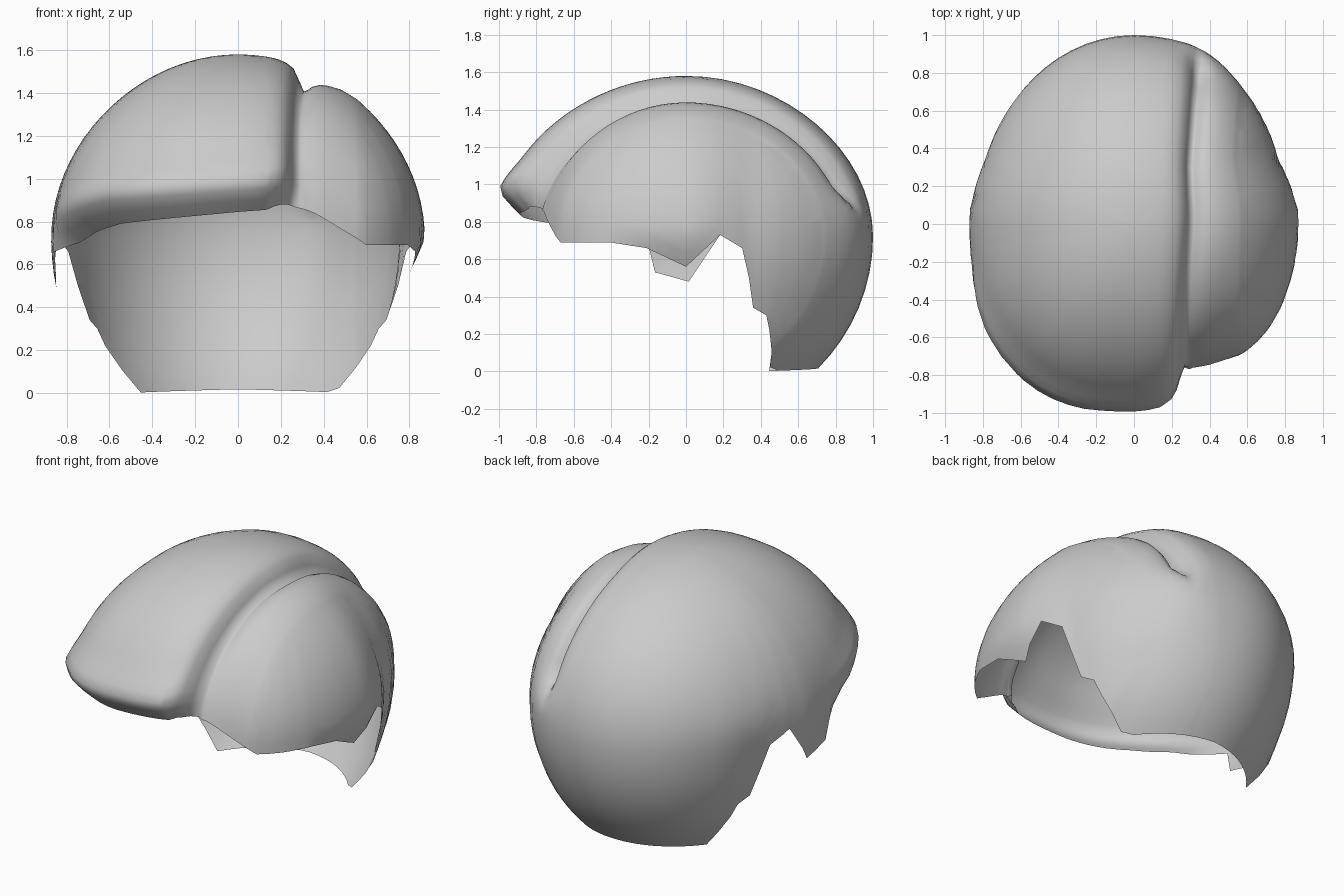
import bpy, bmesh, math

if "Cube" in bpy.data.objects:
    bpy.data.objects.remove(bpy.data.objects["Cube"])

MID, UP, DOWN = 0.72, 0.86, 1.0      # widest level, height above it, depth below it
WIDE, FRONT, BACKY = .872, 1.02, 1.0
ROWS = 24


def ramp(x, pts):
    """Piecewise-linear lookup."""
    if x <= pts[0][0]:
        return pts[0][1]
    for (x0, y0), (x1, y1) in zip(pts, pts[1:]):
        if x <= x1:
            return y0 + (y1 - y0) * (x - x0) / (x1 - x0)
    return pts[-1][1]


# Hem height by azimuth in degrees (0 front, 90 right, 180 back)
NAPE = [(102, .73), (110, .66), (113, .5), (116, .34), (122, .3), (125, .22), (134.4, 0), (180, .015)]
HEM = [(-a, z) for a, z in reversed(NAPE)] + [
    (-91, .48), (-79, .53), (-77, .66), (-62, .70), (-51, .75), (-38, .79), (0, .845), (10, .855),
    (17, .90), (22.6, .85), (30, .77), (39.5, .69), (53, .69), (63, .69), (76, .66), (90, .56)] + NAPE

# Sculpting profiles
BAND = (.17, .19, .22, .25, .275, .3, .32, .34, .38, .42, .48, .56, .58)             # parting strips
EDGES = (.15, .6)                                                                    # band limits
GROOVE = [(.16, 0), (.19, .004), (.22, .012), (.25, .03), (.275, .085), (.3, .145), (.32, .128),
          (.34, .1), (.38, .065), (.42, .045), (.48, .02), (.56, 0)]
LOBE = [(.16, 1), (.22, .99), (.25, .965), (.275, .9), (.3, .835), (.34, .83), (.48, .86), (.6, .92), (.78, 1)]
LIP = [(0, .88), (.05, .94), (.1, 1.0), (.155, 1.035), (.2, 1.025), (.3, 1)]         # by height over hem
LIP_SPAN = [(-78, 0), (-58, 1), (13, 1), (19, 0)]                                    # by azimuth
SHEAR = [(0, 0), (.25, 1), (.35, 1), (.6, 0)]
NARROW = [(.08, 0), (.35, .06), (.7, .03), (1, 0)]                                   # back sides, by y


def plan_radius(a):
    """Outline seen from above, squarer at the front left."""
    s, c = math.sin(a), -math.cos(a)
    n = 2 + .5 * ramp(-s, [(0, 0), (.25, 1)]) * ramp(-c, [(0, 0), (.3, 1)])
    return ((abs(s) / WIDE) ** n + (abs(c) / (FRONT if c < 0 else BACKY)) ** n) ** (-1 / n)


def dome_point(a, phi):
    r = plan_radius(a) * math.cos(phi)
    z = MID + math.sin(phi) * (UP if phi > 0 else DOWN)
    return (r * math.sin(a), -r * math.cos(a), z)


def arc_point(x, t):
    """Point of the dome's front-to-back arc at a fixed x on the right half."""
    q = math.sqrt(1 - (x / WIDE) ** 2)
    c, s = math.cos(t), math.sin(t)
    return (x, -c * q * (FRONT if c > 0 else BACKY), MID + s * q * (UP if s > 0 else DOWN))


def arc_end(x, back):
    """Arc angle where the arc meets the hem."""
    t, q = (math.pi + .7 if back else .2), math.sqrt(1 - (x / WIDE) ** 2)
    for _ in range(30):
        _, y, _ = arc_point(x, t)
        h = ramp(math.degrees(math.atan2(x, -y)), HEM) - MID
        s = math.asin(max(-1, min(1, h / (q * (UP if h > 0 else DOWN)))))
        t = .5 * t + .5 * (math.pi - s if back else s)
    return t


def arc_angle(v):
    """Angle round the x axis, running from the front hem over the top to the nape."""
    a = math.atan2(v.co.z - MID, -v.co.y)
    return a if a > -math.pi / 2 else a + 2 * math.pi


def stitch(bm, p, q):
    """Join two ordered rows of vertices with triangles."""
    i = j = 0
    while i < len(p) - 1 or j < len(q) - 1:
        if j == len(q) - 1 or (i < len(p) - 1 and arc_angle(p[i + 1]) < arc_angle(q[j + 1])):
            bm.faces.new((p[i], q[j], p[i + 1]))
            i += 1
        else:
            bm.faces.new((p[i], q[j], q[j + 1]))
            j += 1


def sculpt(co):
    """Fringe lip, parting groove, lower right lobe and tucked sides."""
    x, y, z = co
    az = math.atan2(x, -y)
    deg = math.degrees(az)
    k = 1 + (ramp(z - ramp(deg, HEM), LIP) - 1) * ramp(deg, LIP_SPAN)
    fade = ramp(z, [(.87, 0), (1.02, 1)]) if y > 0 else 1
    g = ramp(x, GROOVE) * fade
    ky = ramp(x, LOBE) if y < 0 else 1 - .9 * g
    # gentle flattening between the main axes
    up = (z - MID) / (UP if z > MID else DOWN)
    flat = 1 - (.012 if up > 0 else .003) * 4 * up * up * max(0, 1 - up * up)
    k *= 1 - .011 * math.sin(2 * az) ** 2
    # narrower back sides and tucked right sideburn
    side = 1 if x > 0 else ramp(z, [(.6, 1), (.85, .3)])
    kx = 1 - ramp(y, NARROW) * side * ramp(z, [(0, 0), (.22, .5), (.34, 1)])
    if 70 < deg < 104:
        kx *= ramp(z, [(.56, .93), (.72, 1)])
    co.x = x * k * kx * flat + ramp(x, SHEAR) * (.008 + .037 * y) * ramp(z, [(.4, 0), (.8, 1)])
    co.y = y * k * ky * flat
    co.z = MID + (z - MID) * (1 - g if z > MID else 1) * flat


# Dome shell: columns pass through every hem corner
corners = [a for a, _ in HEM if a > -180]
cols = sorted(set(corners + [a for a in range(-175, 180, 5)
                             if min(abs(a - c) for c in corners) > 2]))
bm = bmesh.new()
top = bm.verts.new((0, 0, MID + UP))
grid = []
for deg in cols:
    a, h = math.radians(deg), ramp(deg, HEM) - MID
    low = math.asin(h / (UP if h > 0 else DOWN))
    grid.append([bm.verts.new(dome_point(a, math.pi / 2 + (low - math.pi / 2) * j / ROWS))
                 for j in range(1, ROWS + 1)])
for i, left in enumerate(grid):
    right = grid[(i + 1) % len(grid)]
    bm.faces.new((top, left[0], right[0]))
    for j in range(ROWS - 1):
        bm.faces.new((left[j], left[j + 1], right[j + 1], right[j]))

# Clear a band along the parting and refill it with clean strips
for x in EDGES:
    bmesh.ops.bisect_plane(bm, geom=bm.verts[:] + bm.edges[:] + bm.faces[:], dist=.0005,
                           plane_co=(x, 0, 0), plane_no=(1, 0, 0))
bmesh.ops.delete(bm, context='FACES', geom=[
    f for f in bm.faces if EDGES[0] < f.calc_center_median().x < EDGES[1]])
rims = [sorted((v for v in bm.verts if abs(v.co.x - x) < .001 and v.is_boundary), key=arc_angle)
        for x in EDGES]
STEPS = 48
strips = []
for x in BAND:
    t0, t1 = arc_end(x, False), arc_end(x, True)
    strips.append([bm.verts.new(arc_point(x, t0 + (t1 - t0) * j / STEPS)) for j in range(STEPS + 1)])
for p, q in zip(strips, strips[1:]):
    for j in range(STEPS):
        bm.faces.new((p[j], q[j], q[j + 1], p[j + 1]))
stitch(bm, rims[0], strips[0])
stitch(bm, strips[-1], rims[1])

for v in bm.verts:
    sculpt(v.co)
for f in bm.faces:
    f.smooth = True
    f.normal_update()
# All faces look outward from the middle of the head
inward = [f for f in bm.faces if f.normal.dot(f.calc_center_median() - top.co * .45) < 0]
bmesh.ops.reverse_faces(bm, faces=inward)

mesh = bpy.data.meshes.new("hair")
bm.to_mesh(mesh)
bm.free()
hair = bpy.data.objects.new("hair", mesh)
bpy.context.collection.objects.link(hair)
grey = bpy.data.materials.new("light_grey")
grey.diffuse_color = (.6, .6, .6, 1)
grey.use_nodes = True
grey.node_tree.nodes["Principled BSDF"].inputs["Base Color"].default_value = grey.diffuse_color
mesh.materials.append(grey)
